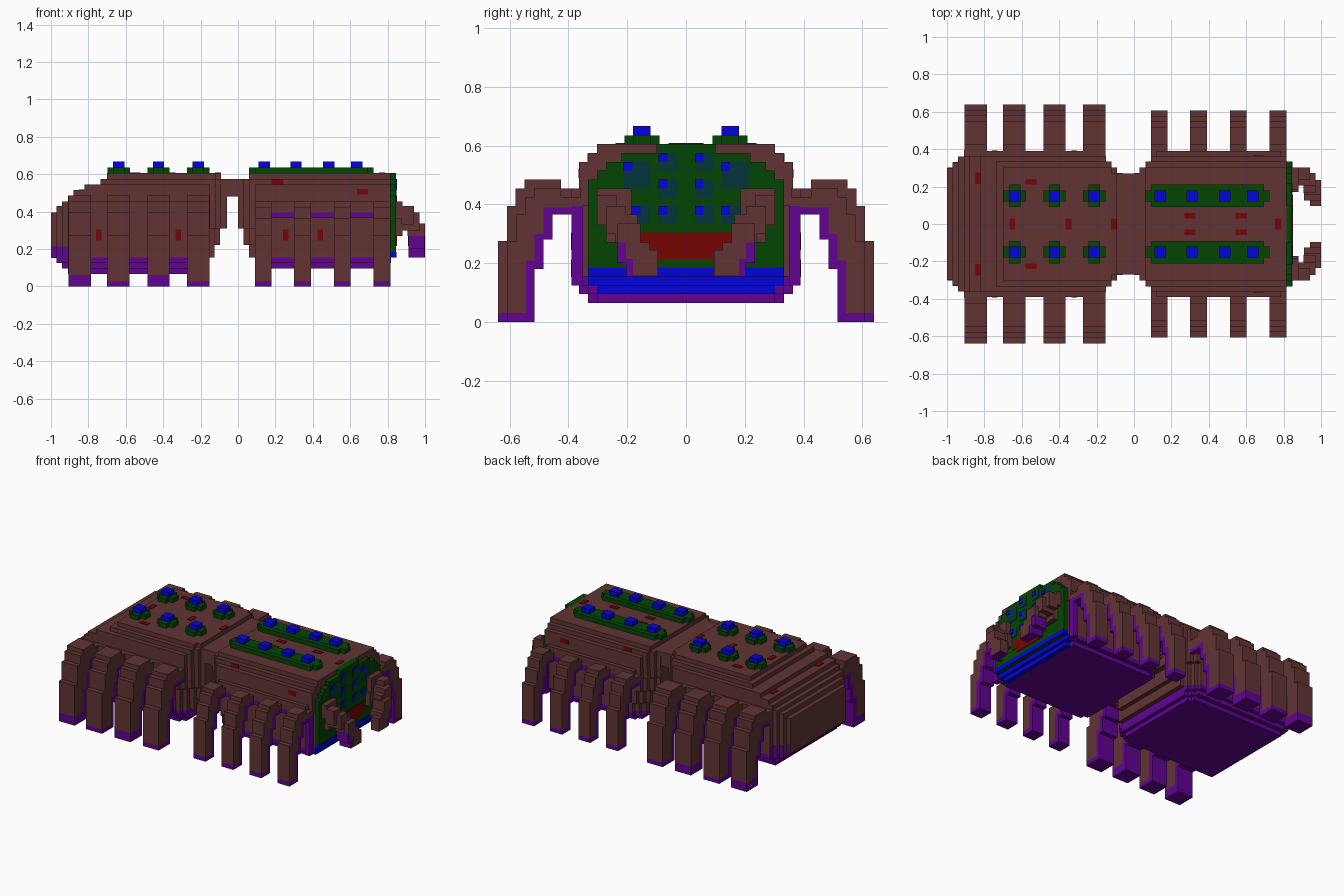
import bpy, bmesh

cube = bpy.data.objects.get("Cube")
if cube:
    bpy.data.objects.remove(cube, do_unlink=True)

U = 0.0303  # size of one block step


def material(name, rgb):
    m = bpy.data.materials.new(name)
    m.use_nodes = True
    m.diffuse_color = (*rgb, 1)
    bsdf = next(n for n in m.node_tree.nodes if n.type == 'BSDF_PRINCIPLED')
    bsdf.inputs["Base Color"].default_value = (*rgb, 1)
    bsdf.inputs["Roughness"].default_value = 0.8
    return m


BROWN, PURPLE, GREEN, BLUE, RED, TEAL = range(6)
MATS = [material("brown", (0.122, 0.034, 0.034)), material("purple", (0.12, 0.001, 0.29)),
        material("dark green", (0.001, 0.06, 0.001)), material("blue", (0.001, 0.001, 0.70)),
        material("dark red", (0.18, 0.001, 0.001)), material("dark teal", (0.001, 0.037, 0.044))]


def prism(axis, pts, a, b, mat):
    """Closed outline extruded from a to b along the axis."""
    return axis, pts, a, b, mat


def box(x0, x1, y0, y1, z0, z1, mat):
    return prism('z', [(x0, y0), (x1, y0), (x1, y1), (x0, y1)], z0, z1, mat)


def build(name, prisms, mirror=False):
    """One object from several prisms, optionally repeated across y = 0."""
    bm = bmesh.new()
    for axis, pts, a, b, mat in prisms:
        for s in ((1, -1) if mirror else (1,)):
            rings = []
            for t in (a, b):
                if axis == 'z':
                    rings.append([bm.verts.new((p, q * s, t)) for p, q in pts])
                else:
                    rings.append([bm.verts.new((t, p * s, q)) for p, q in pts])
            n = len(pts)
            faces = [bm.faces.new(r) for r in rings]
            for i in range(n):
                j = (i + 1) % n
                faces.append(bm.faces.new((rings[0][i], rings[0][j], rings[1][j], rings[1][i])))
            for f in faces:
                f.material_index = mat
    bmesh.ops.recalc_face_normals(bm, faces=bm.faces)
    me = bpy.data.meshes.new(name)
    for m in MATS:
        me.materials.append(m)
    bm.to_mesh(me)
    bm.free()
    ob = bpy.data.objects.new(name, me)
    bpy.context.collection.objects.link(ob)


def slab(x0, x1, h, z0, z1, nl, nr, mat):
    """Flat layer with corners cut in nl (low x) and nr (high x) stair steps."""
    half = [(x0, h - nl * U)]
    for i in range(nl):
        half += [(x0 + (i + 1) * U, h - (nl - i) * U), (x0 + (i + 1) * U, h - (nl - i - 1) * U)]
    for i in range(nr):
        half += [(x1 - (nr - i) * U, h - i * U), (x1 - (nr - i) * U, h - (i + 1) * U)]
    half.append((x1, h - nr * U))
    return prism('z', half + [(x, -y) for x, y in reversed(half)], z0, z1, mat)


# Rear body: stacked terraces, the upper ones nearly rectangular
build("rear_body", [slab(*r) for r in (
    (-.91, -.18, .333, .065, .095, 0, 1, PURPLE), (-.94, -.155, .364, .095, .125, 1, 2, PURPLE),
    (-.97, -.155, .39, .125, .155, 2, 2, PURPLE),
    (-1, -.125, .39, .155, .22, 3, 3, BROWN), (-1, -.095, .39, .22, .31, 3, 4, BROWN),
    (-1, -.06, .39, .31, .395, 3, 4, BROWN), (-.97, -.06, .39, .395, .43, 2, 4, BROWN),
    (-.94, -.06, .39, .43, .455, 1, 4, BROWN), (-.91, -.06, .364, .455, .485, 0, 3, BROWN),
    (-.88, -.06, .364, .485, .515, 0, 3, BROWN), (-.82, -.06, .364, .515, .545, 0, 3, BROWN),
    (-.735, -.06, .333, .545, .575, 0, 2, BROWN), (-.70, -.09, .303, .575, .605, 0, 1, BROWN),
    (-.998, -.91, .392, .153, .212, 3, 0, PURPLE))])

build("waist", [box(-.09, .03, -.27, .27, .48, .575, BROWN)])

# Front body: narrow lower hull, wide shelf, terraced top
build("front_body", [slab(*r) for r in (
    (.12, .77, .333, .095, .125, 1, 0, PURPLE), (.09, .80, .364, .125, .155, 2, 1, PURPLE),
    (.06, .815, .364, .155, .22, 3, 1, BROWN), (.03, .815, .364, .22, .31, 3, 1, BROWN),
    (0, .815, .364, .31, .395, 3, 1, BROWN), (.15, .77, .39, .365, .395, 0, 0, PURPLE),
    (0, .815, .39, .395, .455, 4, 1, BROWN), (0, .815, .364, .455, .545, 3, 0, BROWN),
    (0, .815, .333, .545, .575, 2, 0, BROWN), (.06, .815, .303, .575, .605, 0, 0, BROWN))])
build("front_body_edge_lining", [box(.78, .815, .35, .39, .125, .395, PURPLE)], mirror=True)


# Arched legs with a lining on the inside and feet
def leg(name, x0, x1, shift, drop, foot):
    o, t = shift, drop
    outer = [(.64 - o, foot), (.64 - o, .275), (.61 - o, .275), (.61 - o, .395 - t),
             (.58 - o, .395 - t), (.58 - o, .455 - t), (.55 - o, .455 - t), (.55 - o, .485 - t),
             (.425, .485 - t), (.425, .455 - t), (.35, .455 - t)]
    mid = [(.35, .39), (.485, .39), (.485, .30), (.515, .30), (.515, .21), (.545, .21)]
    lining = mid + [(.545, foot), (.515, foot), (.515, .18), (.485, .18), (.485, .28),
                    (.455, .28), (.455, .365), (.35, .365)]
    build(name, [prism('x', outer + mid + [(.545, foot)], x0, x1, BROWN),
                 prism('x', lining, x0, x1, PURPLE),
                 box(x0, x1, .515, .64 - o, 0, foot, PURPLE)], mirror=True)


for i, x in enumerate((-.907, -.70, -.485, -.272)):
    leg(f"rear_leg_pair_{i + 1}", x, x + .12, 0, 0, .03 if i % 2 else .06)
for i, x in enumerate((.09, .30, .512, .725)):
    leg(f"front_leg_pair_{i + 1}", x, x + .09, .033, .03, .03)

# Back studs
for i, x in enumerate((-.637, -.425, -.213)):
    build(f"rear_stud_pair_{i + 1}", [
        box(x - .06, x + .06, .12, .18, .60, .636, GREEN),
        box(x - .03, x + .03, .09, .21, .60, .635, GREEN),
        box(x - .03, x + .03, .12, .18, .63, .667, BLUE)], mirror=True)
build("front_stud_strips", [
    box(.06, .725, .12, .18, .60, .636, GREEN), box(.09, .695, .09, .21, .60, .635, GREEN)]
    + [box(x - .03, x + .03, .12, .18, .63, .667, BLUE) for x in (.14, .31, .485, .635)], mirror=True)

# Face plate: stepped outline
half = [(.30, .155), (.30, .185), (.333, .185), (.333, .485), (.303, .485), (.303, .515),
        (.273, .515), (.273, .545), (.22, .545), (.22, .575), (.10, .575), (.10, .605)]
build("face_plate", [prism('x', half + [(-y, z) for y, z in reversed(half)], .80, .845, GREEN)])

# Lower lip and mouth
build("lower_lip", [box(.76, .848, -.333, .333, .155, .185, BLUE),
                    box(.75, .818, -.333, .333, .125, .155, BLUE),
                    box(.74, .80, -.303, .303, .097, .125, BLUE)])
build("mouth", [box(.84, .849, -.155, .155, .245, .305, RED),
                box(.84, .849, -.12, .12, .215, .245, RED)])

# Eyes: teal plates with a blue glint in one corner
eyes = [(-.213, -.12, .455, .545), (.12, .213, .455, .545)]
for y in (-.093, .03):
    eyes += [(y, y + .062, .515, .575), (y, y + .062, .42, .485), (y, y + .062, .335, .395)]
eyes += [(-.185, -.12, .335, .395), (.12, .185, .335, .395)]
parts = []
for y0, y1, z0, z1 in eyes:
    parts += [box(.842, .848, y0, y1, z0, z1, TEAL),
              box(.843, .851, y0, y0 + U, z1 - U, z1, BLUE)]
build("eyes", parts)

# Hooked mandibles: curve out of the cheeks, then down and inward
build("mandibles", [
    box(.84, .88, .185, .303, .36, .455, BROWN), box(.84, .88, .17, .273, .27, .36, BROWN),
    box(.875, .94, .235, .303, .33, .43, BROWN), box(.875, .97, .205, .273, .30, .395, BROWN),
    box(.905, .97, .165, .24, .27, .365, BROWN), box(.91, 1, .155, .235, .27, .335, BROWN),
    box(.91, 1, .125, .205, .215, .27, BROWN), box(.94, 1, .095, .18, .16, .245, BROWN),
    box(.911, .997, .205, .235, .20, .27, PURPLE), box(.911, .997, .18, .205, .155, .215, PURPLE),
    box(.94, .999, .095, .18, .155, .16, PURPLE)], mirror=True)

# Red spots: thin plates on the back and the flanks
spots = []
for x, y, dx, dy, z in ((-.835, .245, .015, .03, .515), (-.55, .225, .03, .015, .605),
                        (.30, .045, .03, .015, .605), (.573, .045, .03, .015, .605),
                        (-.65, 0, .015, .03, .605), (-.35, 0, .015, .03, .605),
                        (-.107, 0, .015, .03, .605), (.77, 0, .015, .03, .605)):
    for s in ((1, -1) if y else (1,)):
        spots.append(box(x - dx, x + dx, y * s - dy, y * s + dy, z - .004, z + .004, RED))
build("back_spots", spots)
build("flank_spots", [box(x - dx, x + dx, y - .002, y + .002, z - dz, z + dz, RED)
                      for x, y, z, dx, dz in ((-.745, .39, .275, .015, .03), (-.32, .39, .275, .015, .03),
                                              (.255, .364, .275, .015, .03), (.44, .364, .275, .015, .03),
                                              (.21, .333, .56, .03, .014), (.665, .364, .505, .03, .015))],
      mirror=True)
